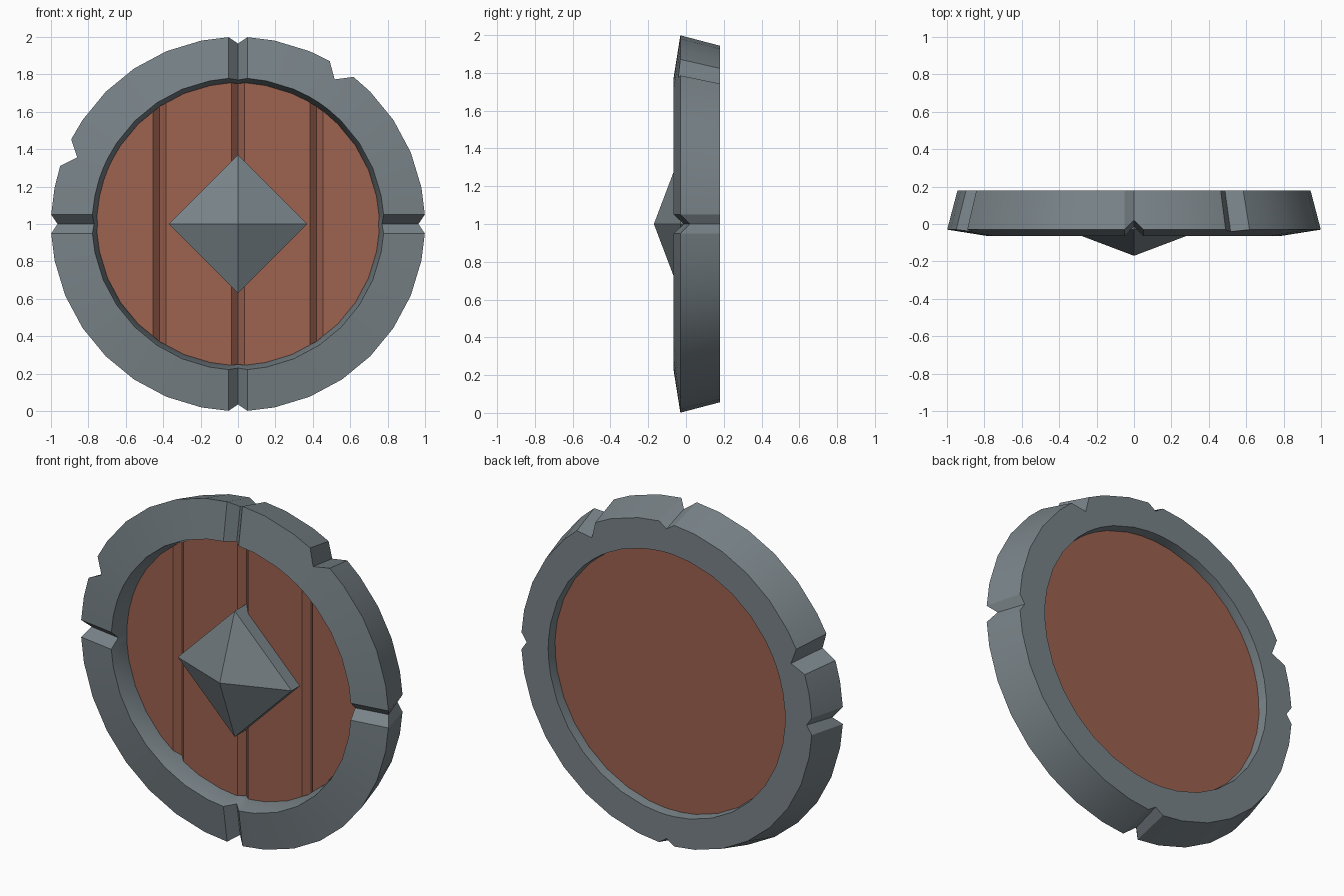
import bpy, bmesh
from math import sin, cos, pi, radians, sqrt

if "Cube" in bpy.data.objects:
    bpy.data.objects.remove(bpy.data.objects["Cube"], do_unlink=True)


def material(name, colour):
    mat = bpy.data.materials.new(name)
    mat.use_nodes = True
    mat.diffuse_color = (*colour, 1)
    mat.node_tree.nodes["Principled BSDF"].inputs["Base Color"].default_value = (*colour, 1)
    return mat


iron = material("iron grey", (0.19, 0.227, 0.246))
wood = material("red brown wood", (0.34, 0.122, 0.08))


def finish(name, bm, mat):
    bmesh.ops.remove_doubles(bm, verts=bm.verts, dist=0.0005)
    bmesh.ops.recalc_face_normals(bm, faces=bm.faces)
    mesh = bpy.data.meshes.new(name)
    bm.to_mesh(mesh)
    bm.free()
    mesh.materials.append(mat)
    obj = bpy.data.objects.new(name, mesh)
    bpy.context.collection.objects.link(obj)
    obj.location.z = 1
    bpy.ops.object.select_all(action='DESELECT')
    obj.select_set(True)
    bpy.context.view_layer.objects.active = obj
    bpy.ops.object.shade_smooth_by_angle(angle=radians(20))


def loft(bm, sections):
    """Join closed sections, in order, into a closed loop of quads."""
    rows = [[bm.verts.new(p) for p in s] for s in sections]
    for a, b in zip(rows, rows[1:] + rows[:1]):
        for i in range(len(a)):
            j = (i + 1) % len(a)
            bm.faces.new((a[i], a[j], b[j], b[i]))


# Iron rim: radius and depth profile swept round, angle measured clockwise from the top
RIM = [(1.0, -0.03), (0.78, -0.065), (0.755, 0.045), (0.77, 0.18), (0.945, 0.18)]
GROOVE = [(0.965, 0.02), (0.77, -0.012), (0.752, 0.045), (0.77, 0.18), (0.91, 0.18)]
CHIP = [(0.93, -0.041), (0.78, -0.065), (0.755, 0.045), (0.77, 0.18), (0.875, 0.18)]
STEPS = 32
CHIPS = (3, 26)


def section(profile, angle, side=0.0):
    """Profile at an angle, moved sideways by a fixed distance on the same circle."""
    out = []
    for r, y in profile:
        along = sqrt(r * r - side * side)
        out.append((along * sin(angle) + side * cos(angle), y,
                    along * cos(angle) - side * sin(angle)))
    return out


sections = []
for k in range(STEPS):
    angle = 2 * pi * k / STEPS
    if k % 8 == 0:      # V groove across the front
        sections += [section(RIM, angle, -0.05), section(GROOVE, angle), section(RIM, angle, 0.05)]
    elif k in CHIPS:    # battle chip through the outer edge
        d = radians(4.4)
        sections += [section(RIM, angle - d), section(CHIP, angle), section(RIM, angle + d)]
    else:
        sections.append(section(RIM, angle))
bm = bmesh.new()
loft(bm, sections)
finish("iron_rim", bm, iron)

# Plank board: round slab with V grooves between planks
RADIUS, FRONT, BACK, HALF = 0.768, 0.045, 0.125, 0.034
columns = {}
for k in range(STEPS // 2 + 1):
    columns[round(-RADIUS * cos(2 * pi * k / STEPS), 4)] = FRONT
for centre in (-0.42, 0, 0.42):
    columns = {x: y for x, y in columns.items() if abs(x - centre) > HALF}
    columns.update({centre - HALF: FRONT, centre: FRONT + 0.035, centre + HALF: FRONT})
bm = bmesh.new()
previous = None
for x, y in sorted(columns.items()):
    h = sqrt(max(RADIUS ** 2 - x * x, 1e-6))
    row = [bm.verts.new(p) for p in ((x, y, h), (x, y, -h), (x, BACK, -h), (x, BACK, h))]
    if previous:
        for i in range(4):
            j = (i + 1) % 4
            bm.faces.new((previous[i], previous[j], row[j], row[i]))
    else:
        bm.faces.new(row)
    previous = row
bm.faces.new(previous)
finish("plank_board", bm, wood)

# Diamond boss: four-sided pyramid on a straight base
bm = bmesh.new()
corners = [(0.37, 0), (0, 0.37), (-0.37, 0), (0, -0.37)]
base = [bm.verts.new((x, 0.09, z)) for x, z in corners]
edge = [bm.verts.new((x, -0.03, z)) for x, z in corners]
tip = bm.verts.new((0, -0.17, 0))
bm.faces.new(base)
for i in range(4):
    j = (i + 1) % 4
    bm.faces.new((base[i], base[j], edge[j], edge[i]))
    bm.faces.new((edge[i], edge[j], tip))
finish("diamond_boss", bm, iron)
